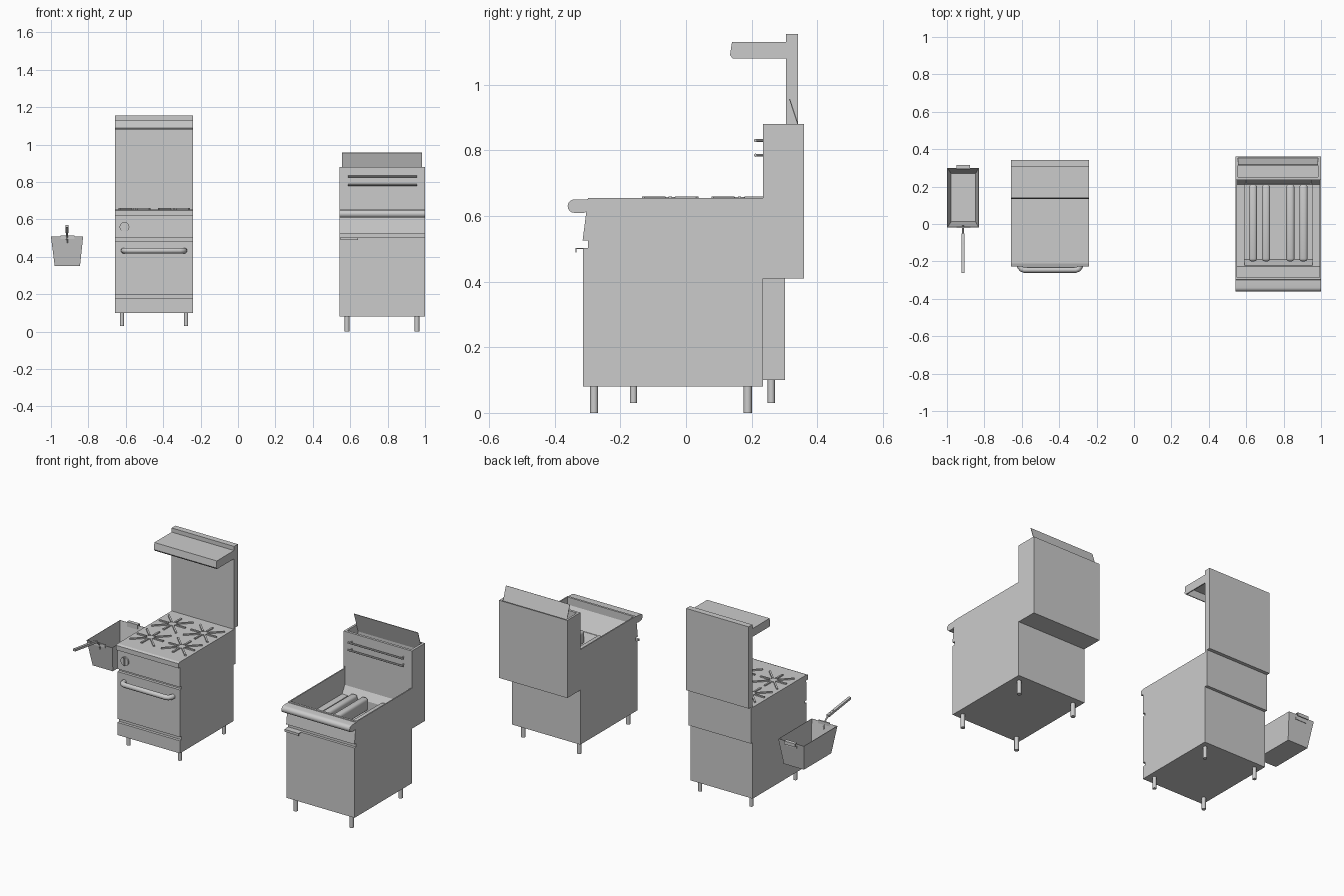
import bpy, bmesh, math
from mathutils import Vector

if "Cube" in bpy.data.objects:
    bpy.data.objects.remove(bpy.data.objects["Cube"])


def finish(name, bm, smooth=False):
    bmesh.ops.recalc_face_normals(bm, faces=bm.faces)
    me = bpy.data.meshes.new(name)
    bm.to_mesh(me)
    bm.free()
    ob = bpy.data.objects.new(name, me)
    bpy.context.collection.objects.link(ob)
    if smooth:
        select(ob)
        bpy.ops.object.shade_smooth_by_angle(angle=math.radians(35))
    return ob


def select(ob):
    bpy.ops.object.select_all(action='DESELECT')
    bpy.context.view_layer.objects.active = ob
    ob.select_set(True)


def extrude_x(name, profile, x0, x1, smooth=False):
    """Side profile (y, z) swept from x0 to x1."""
    bm = bmesh.new()
    face = bm.faces.new([bm.verts.new((x0, y, z)) for y, z in profile])
    geo = bmesh.ops.extrude_face_region(bm, geom=[face])['geom']
    moved = [v for v in geo if isinstance(v, bmesh.types.BMVert)]
    bmesh.ops.translate(bm, verts=moved, vec=(x1 - x0, 0, 0))
    return finish(name, bm, smooth)


def box(name, lo, hi, bevel=0):
    bm = bmesh.new()
    bmesh.ops.create_cube(bm, size=1)
    lo, hi = Vector(lo), Vector(hi)
    for v in bm.verts:
        v.co = (lo + hi) / 2 + v.co * (hi - lo)
    if bevel:
        bmesh.ops.bevel(bm, geom=bm.edges[:], offset=bevel, segments=3,
                        affect='EDGES', profile=0.5)
    return finish(name, bm, bevel > 0)


def rod(name, a, b, r, sides=16):
    a, b = Vector(a), Vector(b)
    bm = bmesh.new()
    bmesh.ops.create_cone(bm, cap_ends=True, segments=sides, radius1=r,
                          radius2=r, depth=(b - a).length)
    bm.transform((b - a).to_track_quat('Z', 'Y').to_matrix().to_4x4())
    bmesh.ops.translate(bm, verts=bm.verts, vec=(a + b) / 2)
    return finish(name, bm, True)


def pipe(name, pts, r):
    cu = bpy.data.curves.new(name, 'CURVE')
    cu.dimensions = '3D'
    cu.bevel_depth, cu.bevel_resolution, cu.use_fill_caps = r, 3, True
    sp = cu.splines.new('POLY')
    sp.points.add(len(pts) - 1)
    for p, co in zip(sp.points, pts):
        p.co = (*co, 1)
    ob = bpy.data.objects.new(name, cu)
    bpy.context.collection.objects.link(ob)
    select(ob)
    bpy.ops.object.convert(target='MESH')
    bpy.ops.object.shade_smooth_by_angle(angle=math.radians(40))


def cut(ob, cutter):
    mod = ob.modifiers.new('cut', 'BOOLEAN')
    mod.operation, mod.solver, mod.object = 'DIFFERENCE', 'EXACT', cutter
    select(ob)
    bpy.ops.object.modifier_apply(modifier=mod.name)
    bpy.data.objects.remove(cutter)


# --- Fryer: cabinet and flue box in one side profile
fx0, fx1, fc = 0.543, 1.0, 0.771
fryer = extrude_x('fryer_cabinet', [
    (-.314, .08), (.235, .08), (.235, .41), (.36, .41), (.36, .88), (.235, .88),
    (.235, .655), (-.298, .655), (-.306, .595), (-.315, .525), (-.298, .525),
    (-.298, .503), (-.314, .503)], fx0, fx1)
# oil vat, upper and lower part, and flue opening
cut(fryer, extrude_x('vat_upper', [
    (-.285, .67), (-.285, .61), (-.226, .51), (.21, .51), (.236, .555),
    (.236, .67)], fx0 + .007, fx1 - .007))
cut(fryer, extrude_x('vat_lower', [
    (-.226, .52), (-.19, .44), (.21, .44), (.21, .52)], .59, .955))
cut(fryer, box('flue_hole', (.556, .25, .78), (.985, .354, .95)))
# rounded front ledge
nose = [(-.293, .651)]
for i in range(9):
    a = math.radians(90 + i * 22.5)
    nose.append((-.34 + .0205 * math.cos(a), .63 + .0205 * math.sin(a)))
nose += [(-.312, .6095), (-.293, .615)]
extrude_x('fryer_front_ledge', nose, fx0, fx1, True)
# tilted flue deflector plate
extrude_x('flue_deflector', [(.354, .835), (.314, .956), (.317, .957), (.357, .835)],
          .556, .984)
# door pull lip
extrude_x('fryer_door_pull', [
    (-.314, .503), (-.336, .503), (-.336, .489), (-.333, .489), (-.333, .5),
    (-.314, .5)], .547, .642)
# heating tubes
for dx in (-.135, -.065, .065, .135):
    box('heating_tube', (fc + dx - .022, -.2, .455), (fc + dx + .022, .212, .535), .016)
# basket hanger rails with end posts
for z in (.785, .83):
    rod('hanger_rail', (.587, .212, z), (.957, .212, z), .005, 10)
    for x in (.6, .944):
        rod('hanger_post', (x, .212, z), (x, .24, z), .004, 10)

# --- Range: body, back panel and front steps in one side profile
rx0, rx1, rc = -.658, -.24, -.449
extrude_x('range_body', [
    (-.213, .1), (.302, .1), (.302, .44), (.32, .44), (.32, .66), (.341, .66),
    (.341, 1.155), (.305, 1.155), (.305, .653), (-.212, .653), (-.227, .648),
    (-.227, .62), (-.21, .62), (-.213, .5), (-.196, .5), (-.196, .484),
    (-.213, .484), (-.213, .198), (-.196, .198), (-.196, .176), (-.213, .176)],
    rx0, rx1)
# shelf, hollow underneath
shelf = extrude_x('range_shelf', [
    (.306, 1.08), (.306, 1.13), (.14, 1.13), (.134, 1.09), (.142, 1.08)], rx0, rx1)
cut(shelf, box('shelf_hollow', (rx0 + .006, .147, 1.0), (rx1 - .006, .304, 1.124)))
# oven door handle
pipe('oven_handle', [
    (rc + x, y, .433) for x, y in
    ((-.163, -.21), (-.161, -.228), (-.152, -.241), (-.138, -.246),
     (.138, -.246), (.152, -.241), (.161, -.228), (.163, -.21))], .015)
# control knob
rod('control_knob', (-.607, -.208, .56), (-.607, -.22, .56), .026, 24)
box('knob_grip', (-.612, -.228, .537), (-.602, -.218, .583))
# burner grates: eight bars around each burner head
for bx in (-.553, -.343):
    for by in (-.048, .163):
        rod('burner_head', (bx, by, .645), (bx, by, .658), .022, 16)
        for i in range(8):
            reach = .116 if i % 2 else .086
            bar = box('grate_bar', (.026, -.005, -.006), (reach, .005, .006))
            bar.rotation_euler.z = i * math.pi / 4
            bar.location = (bx, by, .654)

# --- Legs
for x in (.583, .957):
    for y in (-.28, .188):
        rod('fryer_leg', (x, y, 0), (x, y, .085), .0125)
for x in (-.62, -.277):
    for y in (-.16, .26):
        rod('range_leg', (x, y, .03), (x, y, .105), .011)

# --- Fry basket: tapered thin shell
bm = bmesh.new()
rings = [[bm.verts.new((x, y, z)) for x, y in ((a, c), (b, c), (b, d), (a, d))]
         for a, b, c, d, z in ((-.98, -.845, .01, .272, .35),
                               (-1.0, -.828, -.02, .3, .508))]
bm.faces.new(rings[0])
for i in range(4):
    j = (i + 1) % 4
    bm.faces.new((rings[0][i], rings[0][j], rings[1][j], rings[1][i]))
basket = finish('fry_basket', bm)
mod = basket.modifiers.new('thickness', 'SOLIDIFY')
mod.thickness = .004
select(basket)
bpy.ops.object.modifier_apply(modifier=mod.name)
# basket handle, grip and rear hook
pipe('basket_handle', [(-.914, -.01, .47), (-.914, -.022, .512), (-.914, -.06, .54),
                       (-.914, -.11, .547)], .0045)
extrude_x('basket_grip', [(-.05, .528), (-.05, .542), (-.262, .57), (-.262, .557)],
          -.922, -.906)
box('basket_front_plate', (-.95, -.022, .495), (-.875, -.014, .514))
extrude_x('basket_hook', [(.293, .48), (.293, .514), (.315, .514), (.315, .494),
                          (.311, .494), (.311, .51), (.298, .51), (.298, .48)],
          -.95, -.877)
